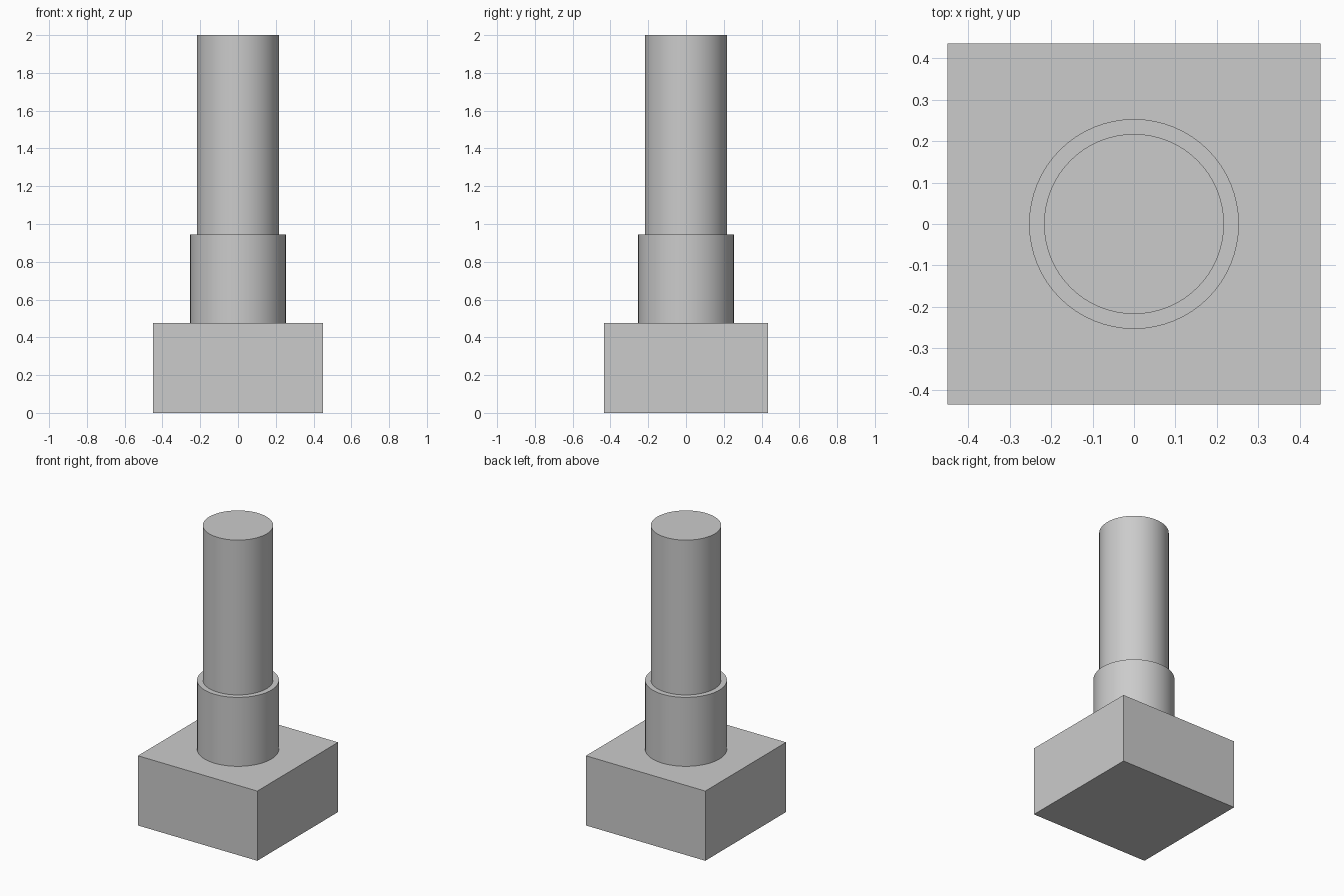
import bpy
import math

default = bpy.data.objects.get("Cube")
if default:
    bpy.data.objects.remove(default, do_unlink=True)

# Single plain grey
grey = bpy.data.materials.new("plain_grey")
grey.use_nodes = True
colour = (0.6, 0.6, 0.6, 1)
grey.diffuse_color = colour
grey.node_tree.nodes["Principled BSDF"].inputs["Base Color"].default_value = colour


def cylinder(name, radius, bottom, top):
    bpy.ops.mesh.primitive_cylinder_add(
        vertices=64, radius=radius, depth=top - bottom,
        location=(0, 0, (bottom + top) / 2))
    obj = bpy.context.object
    obj.name = name
    obj.data.materials.append(grey)
    bpy.ops.object.shade_smooth_by_angle(angle=math.radians(30))
    return obj


BASE_TOP = 0.475
COLLAR_TOP = 0.945

# Block base
bpy.ops.mesh.primitive_cube_add(size=1, location=(0, 0, BASE_TOP / 2))
base = bpy.context.object
base.name = "base_block"
base.scale = (0.9, 0.87, BASE_TOP)
bpy.ops.object.transform_apply(location=False, rotation=False, scale=True)
base.data.materials.append(grey)

# Stepped round column
cylinder("lower_collar", 0.253, BASE_TOP, COLLAR_TOP)
cylinder("upper_shaft", 0.217, COLLAR_TOP, 2.0)
